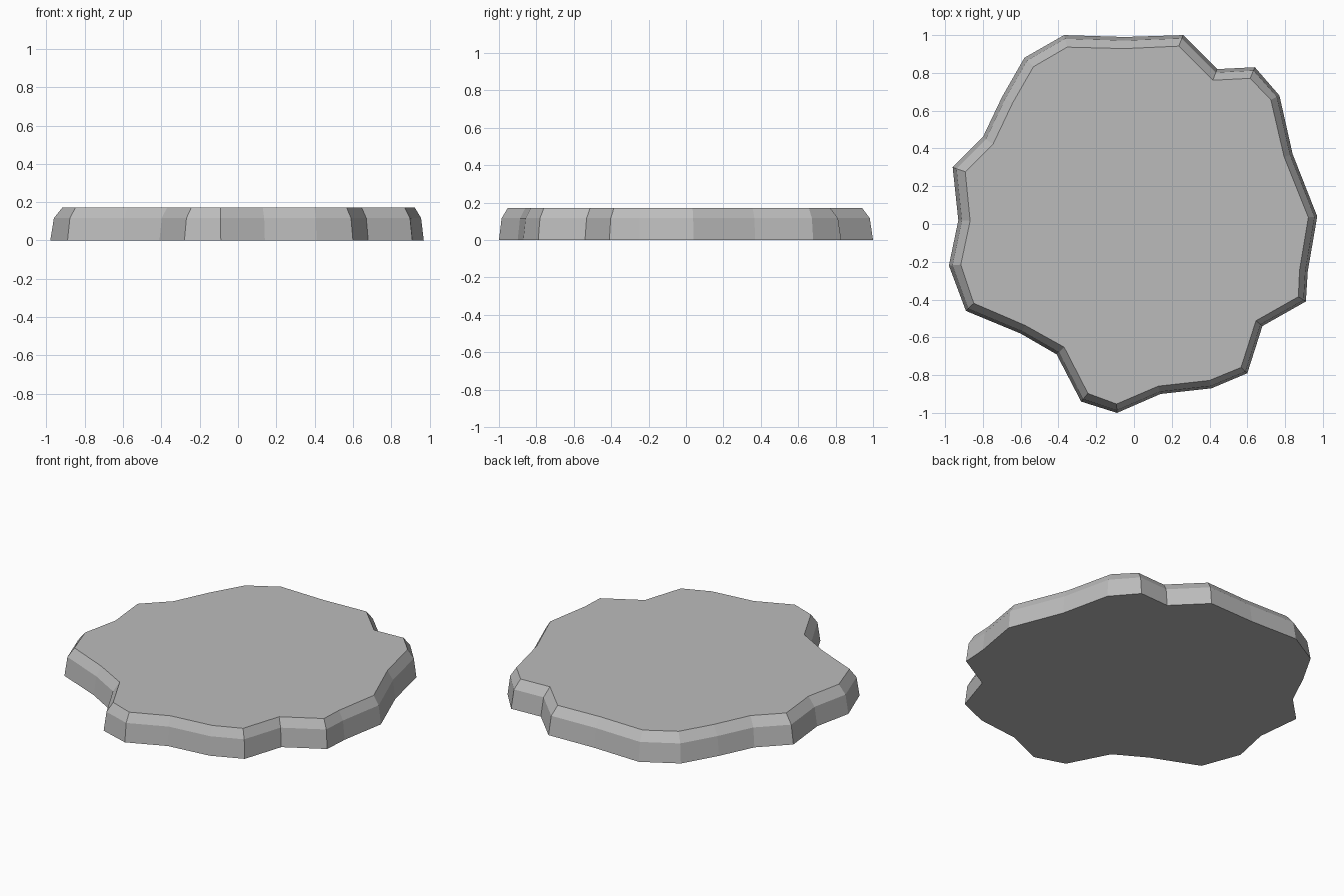
import bpy
import bmesh
from mathutils import Vector

default_cube = bpy.data.objects.get("Cube")
if default_cube:
    bpy.data.objects.remove(default_cube, do_unlink=True)


def make_material(name, colour):
    material = bpy.data.materials.new(name)
    material.use_nodes = True
    material.diffuse_color = colour
    material.node_tree.nodes["Principled BSDF"].inputs["Base Color"].default_value = colour
    return material


# Ground outline of the slab, counter-clockwise from its left side
OUTLINE = [Vector(p) for p in (
    (.97, .04), (.84, .37), (.77, .68), (.64, .83), (.44, .82), (.26, 1),
    (-.05, .99), (-.37, 1), (-.58, .88), (-.7, .67), (-.8, .46), (-.96, .3),
    (-.93, .02), (-.98, -.22), (-.89, -.46), (-.6, -.58), (-.41, -.69),
    (-.28, -.94), (-.09, -1), (.14, -.9), (.41, -.87), (.6, -.79),
    (.68, -.54), (.91, -.41), (.92, -.25),
)]
HEIGHT = 0.172


def inset_vector(index):
    """Mitred inward offset; the rim is broader towards the back right."""
    point = OUTLINE[index]
    before = (point - OUTLINE[index - 1]).normalized()
    after = (OUTLINE[(index + 1) % len(OUTLINE)] - point).normalized()
    normal_a = Vector((-before.y, before.x))
    normal_b = Vector((-after.y, after.x))
    inward = (normal_a + normal_b).normalized()
    width = 0.053 + 0.012 * inward.dot(Vector((.7, -.7)))
    return inward * width / max(inward.dot(normal_a), 0.6)


def build_slab(name, material):
    bm = bmesh.new()
    insets = [inset_vector(i) for i in range(len(OUTLINE))]
    rings = []
    # Steep lower wall, then a bevelled upper rim
    for amount, level in ((0, 0), (0.3, 0.68), (1, 1)):
        rings.append([
            bm.verts.new((*(point + inset * amount), HEIGHT * level))
            for point, inset in zip(OUTLINE, insets)
        ])
    for lower, upper in zip(rings, rings[1:]):
        for i in range(len(lower)):
            bm.faces.new((lower[i - 1], lower[i], upper[i], upper[i - 1]))
    # Flat top and underside
    bm.faces.new(rings[-1])
    bm.faces.new(rings[0][::-1])
    mesh = bpy.data.meshes.new(name)
    bm.to_mesh(mesh)
    bm.free()
    mesh.materials.append(material)
    slab = bpy.data.objects.new(name, mesh)
    bpy.context.collection.objects.link(slab)
    return slab


stone_grey = make_material("stone grey", (0.5, 0.5, 0.5, 1))
build_slab("stone_slab", stone_grey)
